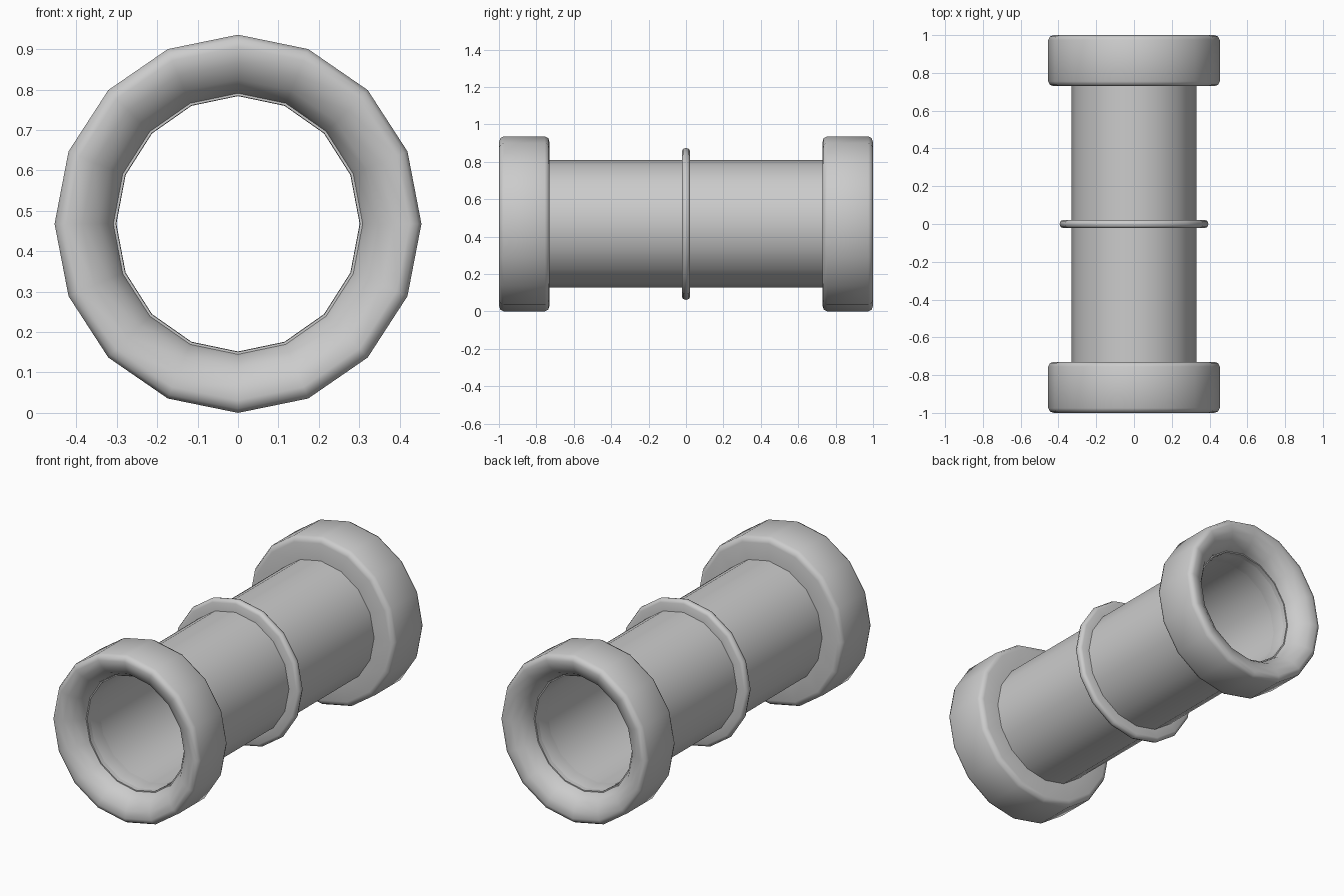
import bpy, math

if "Cube" in bpy.data.objects:
    bpy.data.objects.remove(bpy.data.objects["Cube"])

SIDES = 16
CZ = 0.468


def lathe(name, profile, closed=False, angle=40):
    """Revolve (y, x radius, z radius) points about the y axis."""
    verts, faces = [], []
    n = len(profile)
    for y, rx, rz in profile:
        for i in range(SIDES):
            a = 2 * math.pi * i / SIDES
            verts.append((rx * math.cos(a), y, CZ + rz * math.sin(a)))
    for j in range(n if closed else n - 1):
        k = (j + 1) % n
        for i in range(SIDES):
            m = (i + 1) % SIDES
            faces.append((j * SIDES + i, j * SIDES + m, k * SIDES + m, k * SIDES + i))
    mesh = bpy.data.meshes.new(name)
    mesh.from_pydata(verts, [], faces)
    obj = bpy.data.objects.new(name, mesh)
    bpy.context.collection.objects.link(obj)
    bpy.ops.object.select_all(action='DESELECT')
    obj.select_set(True)
    bpy.context.view_layer.objects.active = obj
    bpy.ops.object.mode_set(mode='EDIT')
    bpy.ops.mesh.select_all(action='SELECT')
    bpy.ops.mesh.normals_make_consistent(inside=False)
    bpy.ops.object.mode_set(mode='OBJECT')
    bpy.ops.object.shade_smooth_by_angle(angle=math.radians(angle))
    return obj


# Main tube with a thin wall
lathe("pipe", [(-0.9, 0.33, 0.341), (0.9, 0.33, 0.341),
               (0.9, 0.302, 0.317), (-0.9, 0.302, 0.317)], closed=True)

# Flared collar at each end, rounded lip and funnel mouth
collar = [(0.73, 0.31, 0.32), (0.73, 0.425, 0.437), (0.736, 0.445, 0.458),
          (0.755, 0.454, 0.468), (0.975, 0.454, 0.468), (0.993, 0.445, 0.458),
          (1.0, 0.425, 0.437), (0.99, 0.385, 0.397), (0.965, 0.345, 0.357),
          (0.925, 0.315, 0.329), (0.87, 0.301, 0.316), (0.80, 0.301, 0.316)]
for label, s in (("front", -1), ("back", 1)):
    lathe(label + "_collar", [(s * y, rx, rz) for y, rx, rz in collar],
          closed=True, angle=60)

# Thin rounded band around the middle
band = [(-0.022, 0.31, 0.322), (-0.022, 0.375, 0.388), (-0.016, 0.388, 0.401),
        (0, 0.394, 0.407), (0.016, 0.388, 0.401), (0.022, 0.375, 0.388),
        (0.022, 0.31, 0.322)]
lathe("middle_band", band, closed=True, angle=60)
